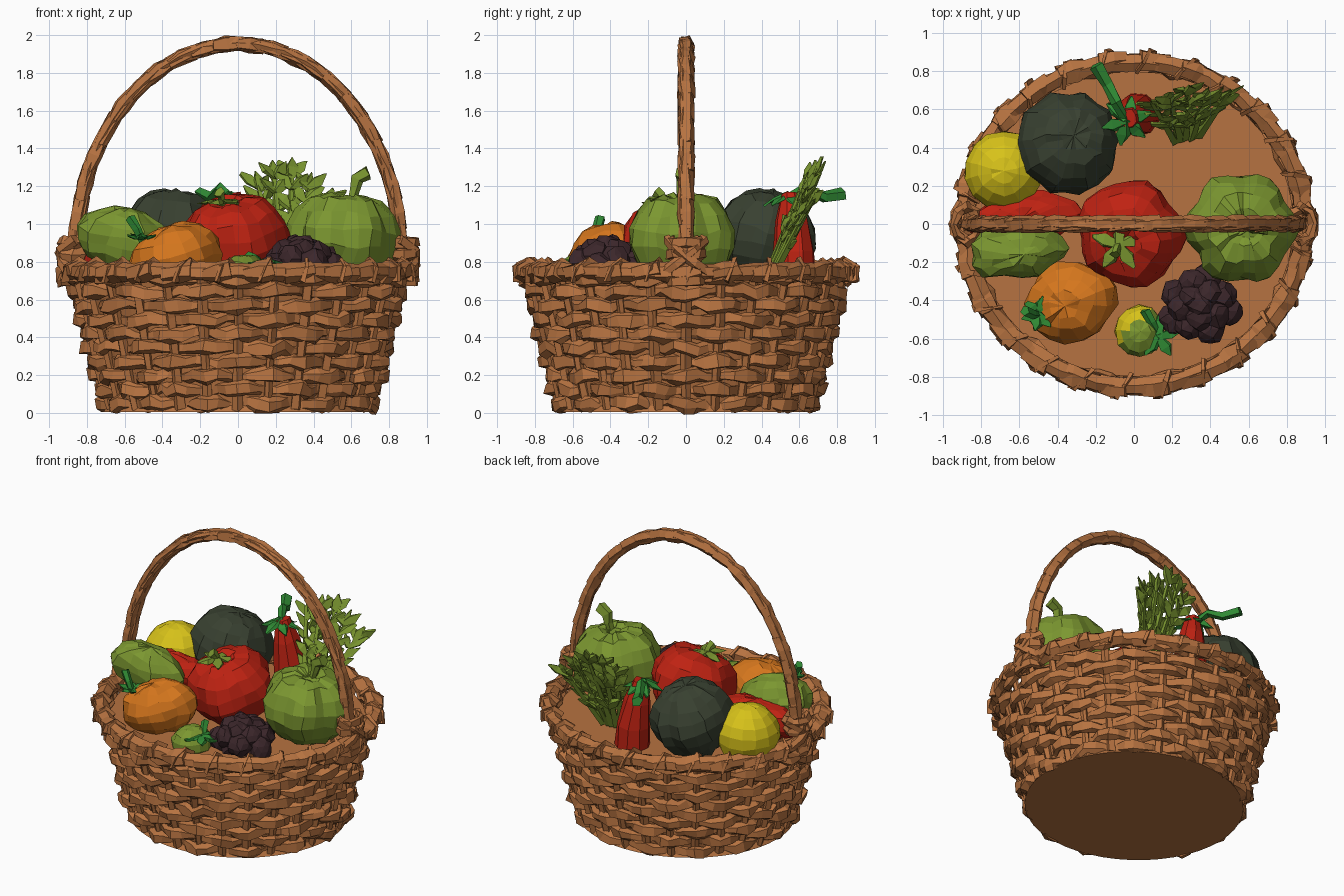
import bpy, bmesh, random
from math import sin, cos, pi, tau, atan2, exp, sqrt
from mathutils import Vector, Matrix, Euler

random.seed(4)
if "Cube" in bpy.data.objects:
    bpy.data.objects.remove(bpy.data.objects["Cube"])


def material(name, r, g, b):
    m = bpy.data.materials.new(name)
    m.use_nodes = True
    m.diffuse_color = (r, g, b, 1)
    m.node_tree.nodes["Principled BSDF"].inputs["Base Color"].default_value = (r, g, b, 1)
    return m


WICKER = material("wicker brown", .47, .17, .052)
RED = material("red", .52, .016, .006)
YELLOW = material("yellow", .68, .54, .01)
DARK = material("dark green", .04, .052, .03)
LEAF = material("light green", .2, .31, .03)
ORANGE = material("orange", .66, .18, .012)
STEM = material("stem green", .03, .26, .035)
PURPLE = material("purple", .045, .02, .024)


def jolt(amount):
    return Vector([random.uniform(-amount, amount) for _ in range(3)])


def finish(bm, name, *mats):
    bmesh.ops.recalc_face_normals(bm, faces=bm.faces)
    mesh = bpy.data.meshes.new(name)
    bm.to_mesh(mesh)
    bm.free()
    for m in mats:
        mesh.materials.append(m)
    ob = bpy.data.objects.new(name, mesh)
    bpy.context.collection.objects.link(ob)
    return ob


def tube(bm, pts, sizes, hint=(0, 0, 1), sides=5, closed=False, jit=0.0):
    """Sweep a section along pts; sizes are (sideways, along hint) half widths."""
    pts = [Vector(p) for p in pts]
    n, rings = len(pts), []
    for i, p in enumerate(pts):
        a = pts[i - 1] if closed or i else p
        b = pts[(i + 1) % n] if closed or i < n - 1 else p
        t = (b - a).normalized()
        side = t.cross(Vector(hint)).normalized()
        up = side.cross(t)
        w, h = sizes[i]
        rings.append([bm.verts.new(p + side * w * cos(tau * k / sides + .6)
                                   + up * h * sin(tau * k / sides + .6) + jolt(jit))
                      for k in range(sides)])
    for i in range(n if closed else n - 1):
        r, s = rings[i], rings[(i + 1) % n]
        for k in range(sides):
            j = (k + 1) % sides
            bm.faces.new((r[k], r[j], s[j], s[k]))
    if not closed:
        bm.faces.new(rings[0])
        bm.faces.new(rings[-1])


def blade(bm, start, end, width, hint, thick=.012, jit=.008):
    a, b = Vector(start), Vector(end)
    tube(bm, [a, a.lerp(b, .55), b], [(width * .4, thick), (width, thick), (width * .15, thick * .4)],
         hint, 4, jit=jit)


def gourd(name, loc, size, mats, lobes=5, depth=0.0, dip=0.0, tilt=(0, 0, 0),
          seg=16, rings=9, jit=.012, rule=None):
    bm = bmesh.new()
    bmesh.ops.create_uvsphere(bm, u_segments=seg, v_segments=rings, radius=1)
    for v in bm.verts:
        d = sqrt(v.co.x ** 2 + v.co.y ** 2)
        k = 1 + depth * d * cos(lobes * atan2(v.co.y, v.co.x))
        v.co = Vector((v.co.x * k, v.co.y * k, v.co.z - dip * exp(-9 * d * d) * (v.co.z > 0)))
    spin = Euler(tilt).to_matrix().to_4x4()
    bm.transform(Matrix.Translation(loc) @ spin @ Matrix.Diagonal((*size, 1)))
    for v in bm.verts:
        v.co += jolt(jit)
    if rule:
        for f in bm.faces:
            f.material_index = int(rule(f.calc_center_median() - Vector(loc)))
    return finish(bm, name, *mats)


def crown(name, loc, stem, mat, count=5, length=.1, drop=.04, width=.035, thick=.02):
    """Star of leaves around a stem that follows the given offsets."""
    bm = bmesh.new()
    loc = Vector(loc)
    for k in range(count):
        a = tau * k / count + .3
        blade(bm, loc, loc + Vector((cos(a) * length, sin(a) * length, -drop)), width, (0, 0, 1))
    path = [loc + Vector(o) for o in [(0, 0, -.02)] + stem]
    tube(bm, path, [(thick * (1 + .25 * i),) * 2 for i in range(len(path))], (.3, 1, .2), jit=.006)
    finish(bm, name, mat)


# Basket wall, woven
OVAL, STAKES = 1.045, 28


def wall(angle, z, inset=0.0):
    r = .705 + .24 * z - inset
    return Vector((OVAL * r * cos(angle), r * sin(angle), z))


bm = bmesh.new()
rows, steps = 10, STAKES * 3
for row in range(rows):
    z = .05 + row * .074
    pts, sizes = [], []
    for i in range(steps):
        wave = cos(pi * i / 3 + pi * row)
        pts.append(wall(tau * i / steps, z + random.uniform(-.012, .012), .045 - .028 * wave))
        sizes.append((.026 + .006 * wave, .037 + .009 * wave))
    tube(bm, pts, sizes, closed=True, jit=.011)
finish(bm, "woven_rows", WICKER)

bm = bmesh.new()
for i in range(STAKES):
    a = tau * i / STAKES
    tube(bm, [wall(a, z, .045) for z in (.02, .25, .5, .76)], [(.026, .026)] * 4, (-sin(a), cos(a), 0), jit=.008)
finish(bm, "upright_stakes", WICKER)

# Liner, base and inner floor
bm = bmesh.new()
loops = [[bm.verts.new(wall(tau * i / 48, z, s)) for i in range(48)]
         for z, s in ((.005, .02), (.04, .05), (.7, .075))]
for r, s in zip(loops, loops[1:]):
    for i in range(48):
        bm.faces.new((r[i], r[(i + 1) % 48], s[(i + 1) % 48], s[i]))
bm.faces.new(loops[0])
bm.faces.new(loops[-1])
finish(bm, "basket_liner", WICKER)


# Rim and its wrapped bands
def rim(a, dr=0.0, dz=0.0):
    return Vector((OVAL * (.85 + dr) * cos(a), (.85 + dr) * sin(a), .745 + dz))


bm = bmesh.new()
tube(bm, [rim(tau * i / 56) for i in range(56)], [(.05, .048)] * 56, sides=6, closed=True, jit=.008)
for k in range(26):
    a = tau * k / 26
    tube(bm, [rim(a + d * .085, .004, d * .012) for d in (-1, 0, 1)],
         [(.05, .045), (.06, .056), (.057, .054)], sides=6, jit=.01)
    tube(bm, [rim(a + .10, -.055, .02), rim(a + .07, -.01, .06), rim(a + .03, .05, .02), rim(a, .05, -.05)],
         [(.026, .014)] * 4, (-sin(a), cos(a), 0), 4, jit=.007)
finish(bm, "wrapped_rim", WICKER)


# Arched handle
def arch(t, dy=0.0):
    return Vector((-.865 * cos(t), dy, .82 + 1.135 * sin(t)))


bm = bmesh.new()
count = 44
tube(bm, [arch(pi * i / count) for i in range(count + 1)], [(.04, .04)] * (count + 1), (0, 1, 0), 6, jit=.007)
for k in range(22):
    t = pi * (k + .5) / 22
    tube(bm, [arch(t + d * .085, d * .006) for d in (-1, 0, 1)],
         [(.036, .038), (.045, .046), (.04, .04)], (0, 1, .2), 5, jit=.006)
finish(bm, "arched_handle", WICKER)

# Knots binding the handle to the rim
for side, name in ((-1, "right_knot"), (1, "left_knot")):
    bm = bmesh.new()
    for flip in (-1, 1):
        tube(bm, [(side * x, flip * y, z) for x, y, z in
                  ((.88, -.13, .73), (.935, -.05, .79), (.93, .05, .87), (.86, .1, .92))],
             [(.03, .03)] * 4, (side, 0, 0), jit=.008)
    for z in (.7, .84, .9):
        tube(bm, [(side * (.875 + .065 * cos(tau * i / 8)), .085 * sin(tau * i / 8), z) for i in range(8)],
             [(.025, .035)] * 8, closed=True, jit=.008)
    finish(bm, name, WICKER)

# Round and bell-shaped vegetables
gourd("red_bell_pepper", (-.02, -.05, .92), (.28, .28, .25), [RED], 5, .06, .25, (.25, -.2, 0), 20)
crown("red_bell_pepper_stem", (-.08, -.11, 1.12), [(-.01, -.02, .03), (-.02, -.05, .05)], LEAF, 5, .14, .01, .045)
gourd("green_bell_pepper", (.56, -.02, .93), (.285, .285, .26), [LEAF], 6, .07, .25, (0, .08, 0), 24)
crown("green_bell_pepper_stem", (.6, -.02, 1.13), [(.02, 0, .05), (.03, 0, .11), (.09, 0, .14)],
      LEAF, 6, .11, .01, .035, .024)
gourd("dark_squash", (-.35, .42, .935), (.265, .265, .26), [DARK], 10, .035, .1, (-.2, .2, 0), 20, 10)
gourd("yellow_squash", (-.68, .28, .86), (.21, .21, .2), [YELLOW], seg=14, jit=.006)
gourd("orange_pepper", (-.33, -.41, .82), (.25, .21, .18), [ORANGE], 4, .05, 0, (0, -.25, .3))
crown("orange_pepper_stem", (-.5, -.47, .92), [(-.03, 0, .05), (-.07, .02, .11)], STEM, 6, .09, -.02, .035)
gourd("striped_pepper", (-.61, -.14, .92), (.26, .15, .165), [LEAF], 5, .06, 0, (.2, .2, .1))
gourd("lying_red_pepper", (-.57, .03, .85), (.3, .14, .13), [RED], 4, .08, 0, (0, -.05, .1))
gourd("small_pepper", (.03, -.56, .73), (.13, .14, .11), [LEAF, YELLOW], seg=12, rings=7, jit=.006,
      rule=lambda d: d.x - d.y < -.06)
crown("small_pepper_stem", (.13, -.59, .8), [(-.04, .08, .02), (-.07, .14, .03)], STEM, 5, .11, .01, .035, .018)

# Upright red chili with a bent stem
bm = bmesh.new()
tube(bm, [(.02, .57, .68), (.01, .57, .85), (-.01, .56, 1.02), (-.03, .55, 1.16)],
     [(.12, .12), (.11, .11), (.08, .09), (.045, .05)], (0, 1, 0), 9, jit=.006)
finish(bm, "red_chili", RED)
crown("red_chili_stem", (-.04, .54, 1.16), [(-.05, .1, .03), (-.1, .19, -.02), (-.16, .29, 0)],
      STEM, 6, .13, .06, .04, .022)

# Curly purple head made of clustered lobes
bm = bmesh.new()
for k in range(14):
    a, ring = k * 2.4, sqrt(k / 14)
    spot = Vector((.34 + .17 * ring * cos(a), -.42 + .17 * ring * sin(a), .87 - .11 * ring ** 2))
    made = bmesh.ops.create_icosphere(bm, subdivisions=2, radius=.078)
    for v in made["verts"]:
        v.co = v.co * random.uniform(.85, 1.12) + spot
made = bmesh.ops.create_icosphere(bm, subdivisions=1, radius=.19)
for v in made["verts"]:
    v.co = Vector((v.co.x, v.co.y, v.co.z * .6)) + Vector((.34, -.42, .77))
finish(bm, "purple_head", PURPLE)

# Leafy bunch: fanned ribs with paired leaflets on a leaning plane
U, V = Vector((.95, .22, 0)), Vector((.0, .4, .92))
ROOT, NORMAL = Vector((.26, .44, .72)), U.cross(V)
bm = bmesh.new()
for s, t in ((-.17, .58), (-.08, .64), (.03, .66), (.13, .57), (.24, .48)):
    tip = ROOT + U * s + V * t
    tube(bm, [ROOT + U * s * .3, tip], [(.03, .02), (.015, .012)], NORMAL, 4, jit=.006)
    rib = (tip - ROOT).normalized()
    for f in (.3, .45, .6, .75, .88):
        p = ROOT.lerp(tip, f) + NORMAL * random.uniform(-.025, .025)
        for flip in (-1, 1):
            blade(bm, p, p + U * flip * .08 + rib * .09, .036, NORMAL + jolt(.4))
    blade(bm, ROOT.lerp(tip, .85), tip + rib * .03, .035, NORMAL)
finish(bm, "leafy_bunch", LEAF)
